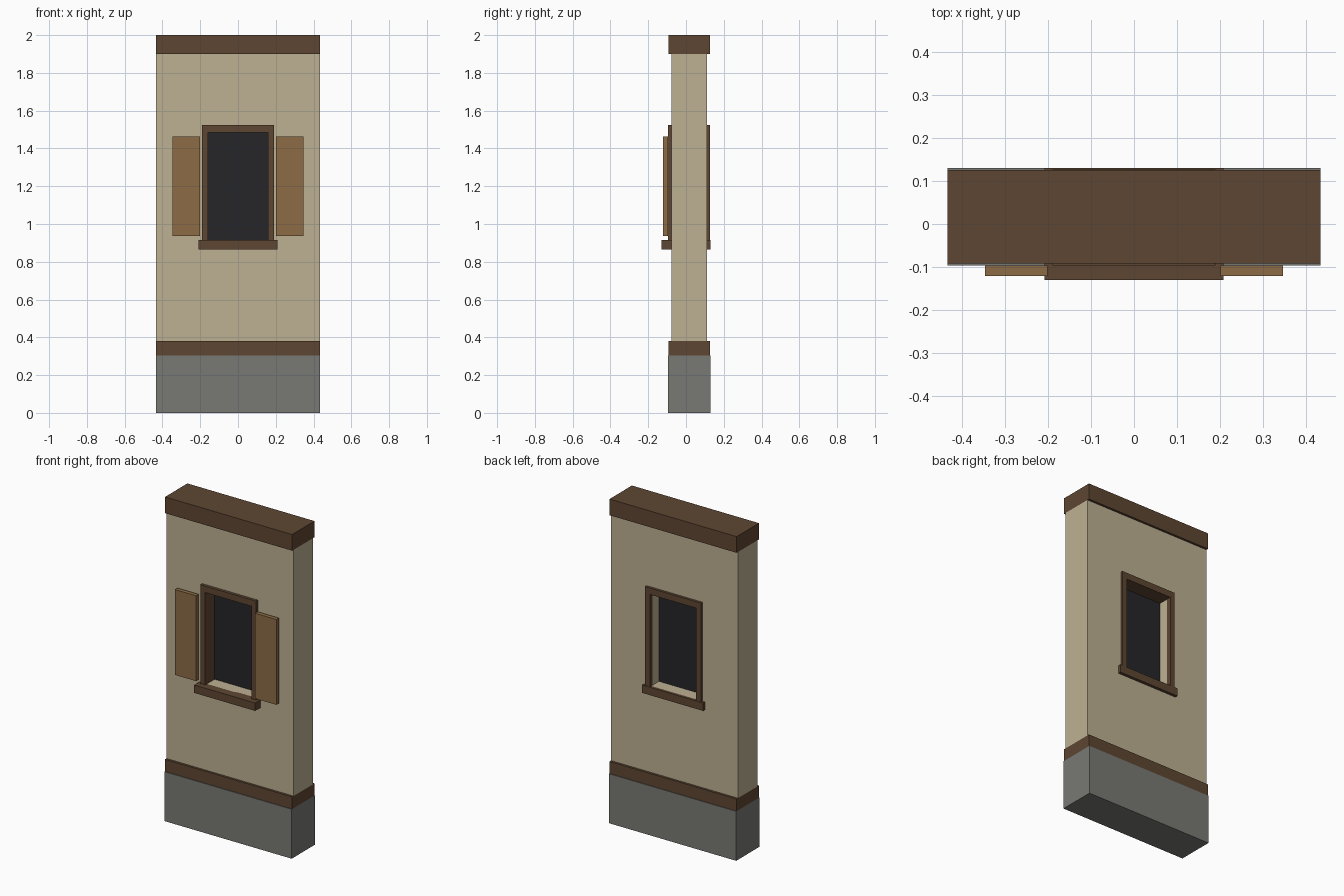
import bpy

if "Cube" in bpy.data.objects:
    bpy.data.objects.remove(bpy.data.objects["Cube"])

MID = 0.017  # y of the wall's centre plane


def material(name, rgb):
    m = bpy.data.materials.new(name)
    m.diffuse_color = (*rgb, 1)
    m.use_nodes = True
    m.node_tree.nodes["Principled BSDF"].inputs["Base Color"].default_value = m.diffuse_color
    return m


STONE = material("stone", (0.19, 0.19, 0.175))
PLASTER = material("plaster", (0.51, 0.44, 0.29))
WOOD = material("dark_wood", (0.112, 0.061, 0.032))
SHUTTER = material("shutter_wood", (0.262, 0.147, 0.061))
GLASS = material("dark_glass", (0.019, 0.018, 0.021))


def box(name, x, y, z, mat=None):
    """Box from (min, max) ranges on each axis."""
    bpy.ops.mesh.primitive_cube_add(size=1)
    o = bpy.context.object
    o.name = name
    for v in o.data.vertices:
        v.co = [r[0] if c < 0 else r[1] for c, r in zip(v.co, (x, y, z))]
    if mat:
        o.data.materials.append(mat)
    return o


def around(half):
    return (MID - half, MID + half)


FULL = (-0.434, 0.434)

# Stone footing and horizontal beams
box("stone_base", FULL, around(0.113), (0, 0.305), STONE)
box("lower_beam", FULL, around(0.109), (0.305, 0.38), WOOD)
box("top_beam", FULL, around(0.109), (1.9, 2.0), WOOD)

# Plaster wall with a window opening cut through
wall = box("wall", FULL, around(0.095), (0.38, 1.9), PLASTER)
cutter = box("window_cutter", (-0.159, 0.159), around(0.3), (0.914, 1.486))
cutter.hide_render = True
cutter.hide_viewport = True
cut = wall.modifiers.new("opening", 'BOOLEAN')
cut.object = cutter
cut.operation = 'DIFFERENCE'
cut.solver = 'EXACT'

# Dark pane in the middle of the opening
box("window_pane", (-0.16, 0.16), around(0.02), (0.913, 1.487), GLASS)

# Window frame: lintel through the wall, jambs and sills on both faces
box("lintel", (-0.19, 0.19), (-0.096, 0.127), (1.485, 1.525), WOOD)
for s, side in ((-1, "left"), (1, "right")):
    x = sorted((s * 0.158, s * 0.19))
    box(f"front_jamb_{side}", x, (-0.096, 0.0), (0.914, 1.485), WOOD)
    box(f"back_jamb_{side}", x, (0.10, 0.127), (0.914, 1.485), WOOD)
    # Open shutters flanking the front of the window
    box(f"shutter_{side}", sorted((s * 0.201, s * 0.347)),
        (-0.121, -0.096), (0.936, 1.463), SHUTTER)
box("front_sill", (-0.208, 0.208), (-0.13, -0.07), (0.865, 0.914), WOOD)
box("back_sill", (-0.208, 0.208), (0.10, 0.13), (0.865, 0.914), WOOD)
